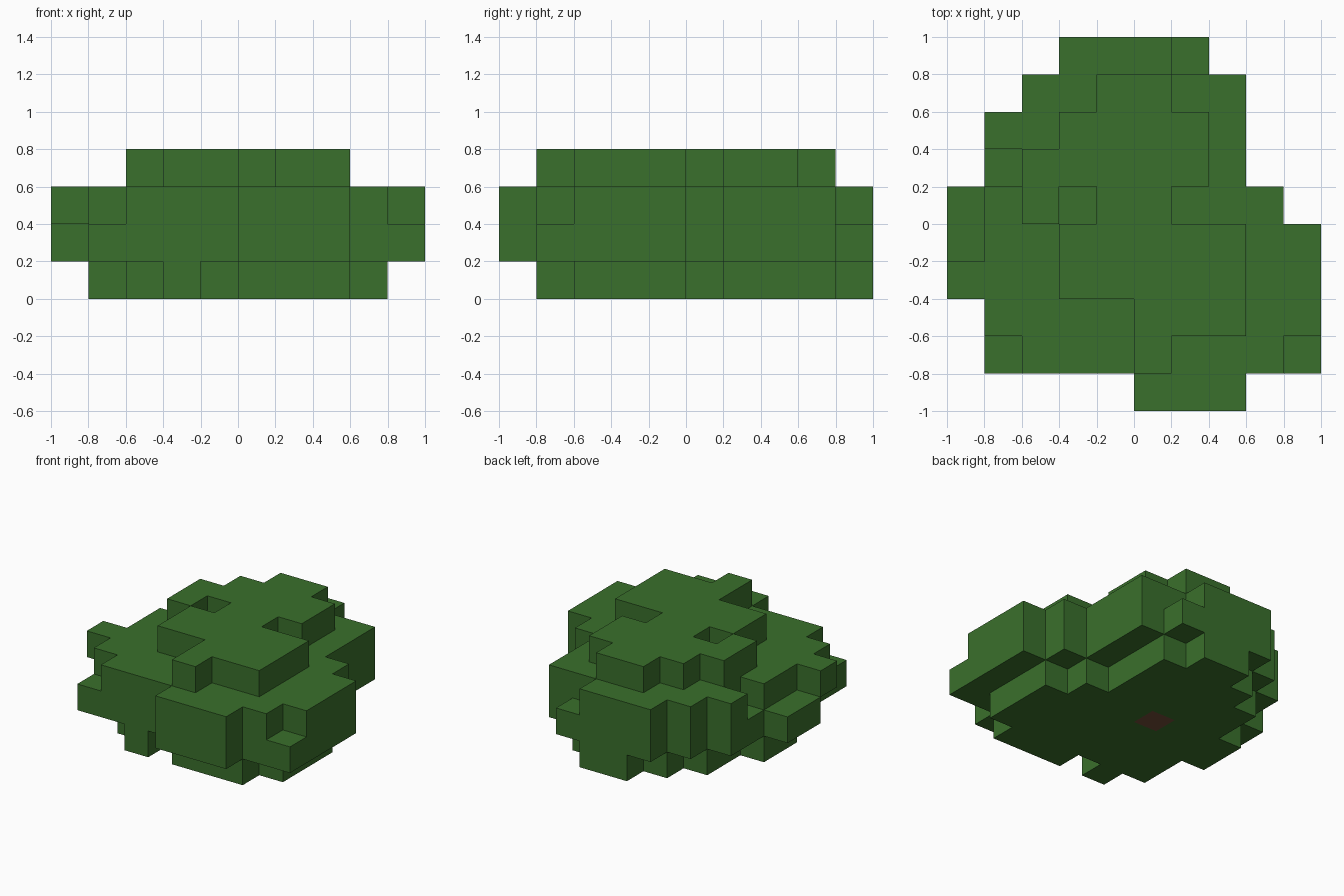
import bpy
import bmesh
from mathutils import Vector

if "Cube" in bpy.data.objects:
    bpy.data.objects.remove(bpy.data.objects["Cube"], do_unlink=True)

CELL = 0.2
SIZE = 10

# Leaf layers from the ground up; each is drawn as a plan with the back row first
LAYERS = {
    "lower_leaves": """
        ....##....
        ...####...
        ..#####...
        ..#####...
        .###T###..
        .########.
        ..#######.
        ..#######.
        ...#.###..
        ..........""",
    "wide_leaves": """
        ...####...
        ..######..
        .#######..
        .#######..
        #########.
        ##########
        .#########
        .#########
        .#########
        .....###..""",
    "upper_leaves": """
        ...###....
        ..######..
        .#######..
        ..######..
        .########.
        .#########
        ##########
        .#########
        ..#######.
        .....###..""",
    "top_leaves": """
        ..........
        ....##....
        ...####...
        ..#####...
        ..#.##....
        ...#####..
        ...#####..
        .....###..
        .....#....
        ..........""",
}


def make_material(name, color):
    mat = bpy.data.materials.new(name)
    mat.use_nodes = True
    mat.diffuse_color = color
    mat.node_tree.nodes["Principled BSDF"].inputs["Base Color"].default_value = color
    return mat


def read_cells():
    """Map each filled grid cell to the name of the part that owns it."""
    cells = {}
    for k, (name, plan) in enumerate(LAYERS.items()):
        for r, row in enumerate(plan.split()):
            for i, mark in enumerate(row):
                if mark != ".":
                    cells[i, SIZE - 1 - r, k] = "trunk_stub" if mark == "T" else name
    return cells


def build_part(name, cells, material):
    """Make the outer skin of one part, leaving out walls between touching cells."""
    bm = bmesh.new()
    for cell, owner in cells.items():
        if owner != name:
            continue
        center = Vector(cell) + Vector((0.5, 0.5, 0.5))
        for axis in range(3):
            for sign in (-1, 1):
                normal = Vector((0, 0, 0))
                normal[axis] = sign
                neighbour = tuple(int(c + n) for c, n in zip(cell, normal))
                if neighbour in cells:
                    continue
                u = Vector((0, 0, 0))
                u[(axis + 1) % 3] = 0.5
                v = normal.cross(u)
                middle = center + normal * 0.5
                corners = (middle - u - v, middle + u - v, middle + u + v, middle - u + v)
                offset = Vector((SIZE / 2, SIZE / 2, 0))
                bm.faces.new([bm.verts.new((p - offset) * CELL) for p in corners])
    bmesh.ops.remove_doubles(bm, verts=bm.verts, dist=0.001)
    mesh = bpy.data.meshes.new(name)
    bm.to_mesh(mesh)
    bm.free()
    mesh.materials.append(material)
    obj = bpy.data.objects.new(name, mesh)
    bpy.context.collection.objects.link(obj)
    return obj


leaf_green = make_material("leaf green", (0.042, 0.162, 0.025, 1))
bark_brown = make_material("bark brown", (0.17, 0.075, 0.04, 1))

# Leaf layers, then the trunk end showing underneath
cells = read_cells()
for layer in LAYERS:
    build_part(layer, cells, leaf_green)
build_part("trunk_stub", cells, bark_brown)
